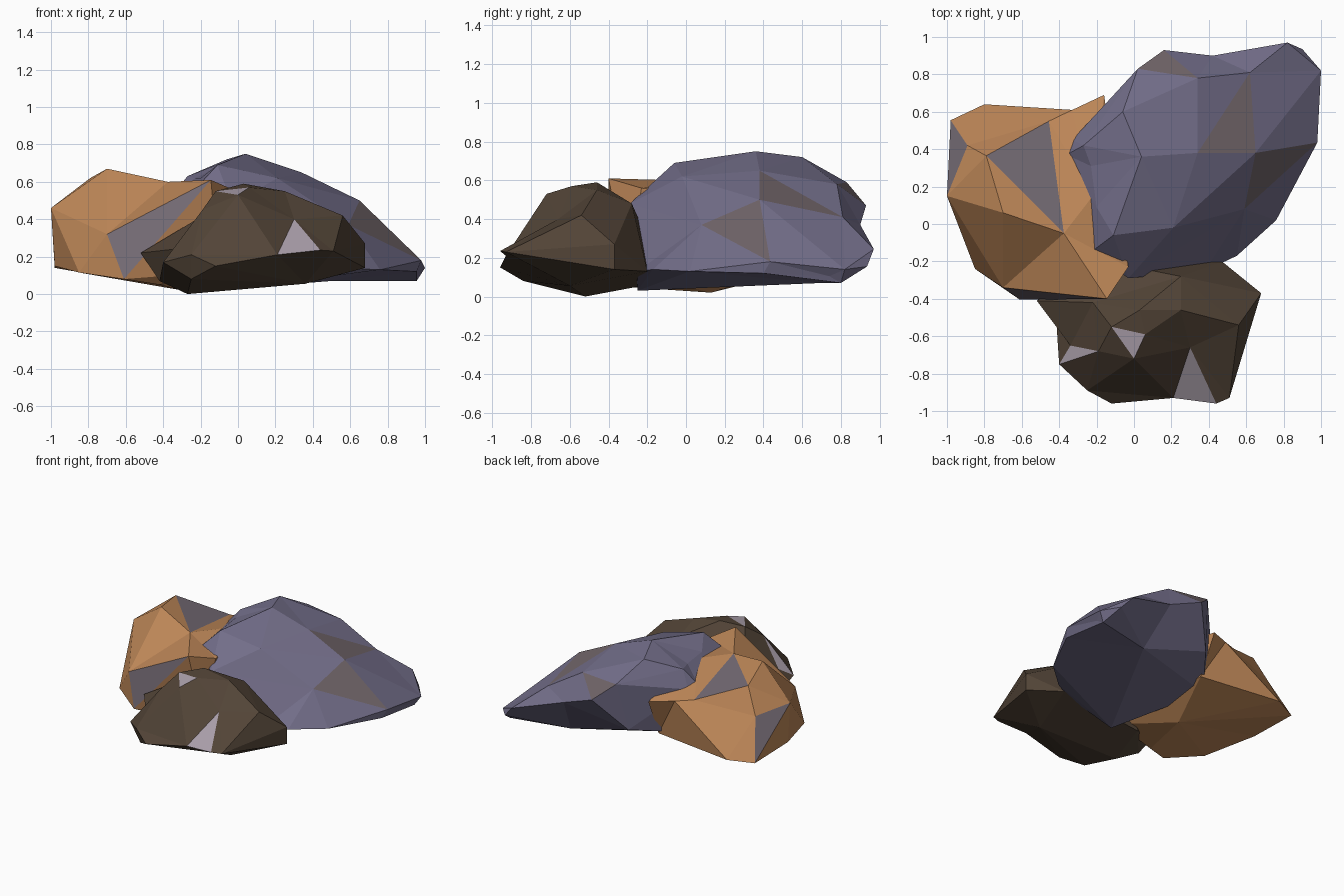
import bpy, bmesh
from mathutils import Vector


def material(name, rgb):
    m = bpy.data.materials.new(name)
    m.diffuse_color = (*rgb, 1)
    return m


def boulder(name, points, centre, size, base, patch, ridges, patches):
    """Faceted rock: corners are joined by a hull of their directions from the
    centre, then pulled out to their real places. Ridges are corner pairs that
    must share an edge; patches are corner triples whose nearest face is recoloured."""
    c = Vector(centre)
    bm = bmesh.new()
    verts = []
    for p in points:
        d = Vector(p) - c
        verts.append(bm.verts.new(Vector([a / s for a, s in zip(d, size)]).normalized()))
    bmesh.ops.convex_hull(bm, input=list(bm.verts))
    for v, p in zip(verts, points):
        v.co = p
    # Turn the edge between two faces so that it joins the wanted corners
    for a, b in ridges:
        a, b = verts[points.index(a)], verts[points.index(b)]
        for e in list(bm.edges):
            ends = {v for f in e.link_faces for v in f.verts} - set(e.verts)
            if ends == {a, b}:
                bmesh.utils.edge_rotate(e, True)
                break
    bmesh.ops.recalc_face_normals(bm, faces=bm.faces)
    for tri in patches:
        spot = sum((Vector(p) for p in tri), Vector()) / 3
        near = min(bm.faces, key=lambda f: (f.calc_center_median() - spot).length)
        near.material_index = 1
    mesh = bpy.data.meshes.new(name)
    bm.to_mesh(mesh)
    bm.free()
    mesh.materials.append(base)
    mesh.materials.append(patch)
    ob = bpy.data.objects.new(name, mesh)
    bpy.context.collection.objects.link(ob)


# Dark brown rock at the front
boulder("front_rock", [
    (.44, -.96, .235), (.51, -.93, .23), (.21, -.93, .21), (-.12, -.96, .15),
    (-.25, -.89, .21), (-.25, -.84, .08), (-.40, -.75, .17), (-.34, -.65, .24),
    (-.52, -.41, .22), (-.19, -.68, .45), (-.12, -.55, .55), (.06, -.59, .57),
    (0, -.72, .53), (.30, -.66, .40), (.56, -.54, .42), (.68, -.37, .27),
    (.68, -.37, .14), (.47, -.20, .13), (.03, -.46, .59), (.25, -.46, .55),
    (.25, -.28, .48), (-.22, -.42, .40), (-.27, -.52, 0), (.36, -.6, .055),
    (-.2, -.2, .06), (-.42, -.45, .07), (-.15, -.2, .3)],
    (.1, -.55, .25), (.6, .4, .3),
    material("dark brown stone", (.085, .058, .038)),
    material("pale grey", (.42, .36, .42)),
    [((-.40, -.75, .17), (-.19, -.68, .45))],
    [((.30, -.66, .40), (.44, -.96, .235), (.21, -.93, .21)),
     ((-.12, -.55, .55), (.06, -.59, .57), (0, -.72, .53)),
     ((-.34, -.65, .24), (-.19, -.68, .45), (-.40, -.75, .17))])

# Large slate rock at the back right
boulder("back_rock", [
    (.04, .36, .75), (.34, .38, .65), (.65, .38, .50), (-.06, .60, .72),
    (.02, .83, .59), (.16, .93, .47), (.42, .90, .37), (.82, .97, .245),
    (.90, .935, .155), (1, .82, .14), (.955, .80, .07), (.98, .435, .18),
    (.34, .78, .58), (.62, .81, .41), (.76, .02, .13), (.55, -.17, .14),
    (.59, .08, .37), (.21, -.02, .62), (-.11, -.06, .69), (-.23, -.15, .56),
    (-.03, -.29, .48), (-.27, .42, .63), (-.36, .37, .52), (-.33, .45, .50),
    (-.20, .09, .62), (0, -.25, .03), (.38, -.25, .13), (-.3, .4, .14),
    (-.03, .75, .22), (.5, .7, .07), (.965, .74, .105), (.955, .40, .12),
    (-.23, .31, .62)],
    (.3, .32, .33), (.68, .62, .4),
    material("slate purple stone", (.17, .155, .25)),
    material("dusty mauve", (.16, .127, .138)),
    [((.34, .38, .65), (.62, .81, .41))],
    [((.34, .38, .65), (.65, .38, .50), (.62, .81, .41)),
     ((.65, .38, .50), (.98, .435, .18), (.59, .08, .37)),
     ((.16, .93, .47), (.02, .83, .59), (.34, .78, .58))])

# Orange rock on the left
boulder("left_rock", [
    (-.98, .555, .14), (-.80, .64, .15), (-.33, .61, .47), (-.16, .69, .45),
    (-1, .15, .46), (-.98, .15, .15), (-.85, -.24, .115), (-.70, -.34, .32),
    (-.61, -.405, .08), (-.145, -.40, .61), (-.03, -.23, .56), (-.79, .365, .62),
    (-.89, .42, .43), (-.455, .55, .49), (-.375, -.05, .60), (-.70, .06, .67),
    (-.22, .15, .60), (-.42, -.32, .05), (-.3, .13, .02), (-.15, .55, .15),
    (-.1, -.3, .12)],
    (-.48, .1, .32), (.52, .55, .33),
    material("orange stone", (.53, .25, .10)),
    material("mauve grey", (.18, .15, .18)),
    [((-.79, .365, .62), (-.375, -.05, .60)),
     ((-.455, .55, .49), (-.375, -.05, .60)),
     ((-.98, .555, .14), (-1, .15, .46)),
     ((-.145, -.40, .61), (-.61, -.405, .08))],
    [((-.455, .55, .49), (-.79, .365, .62), (-.375, -.05, .60)),
     ((-.70, -.34, .32), (-.145, -.40, .61), (-.61, -.405, .08)),
     ((-.98, .555, .14), (-.89, .42, .43), (-1, .15, .46))])
